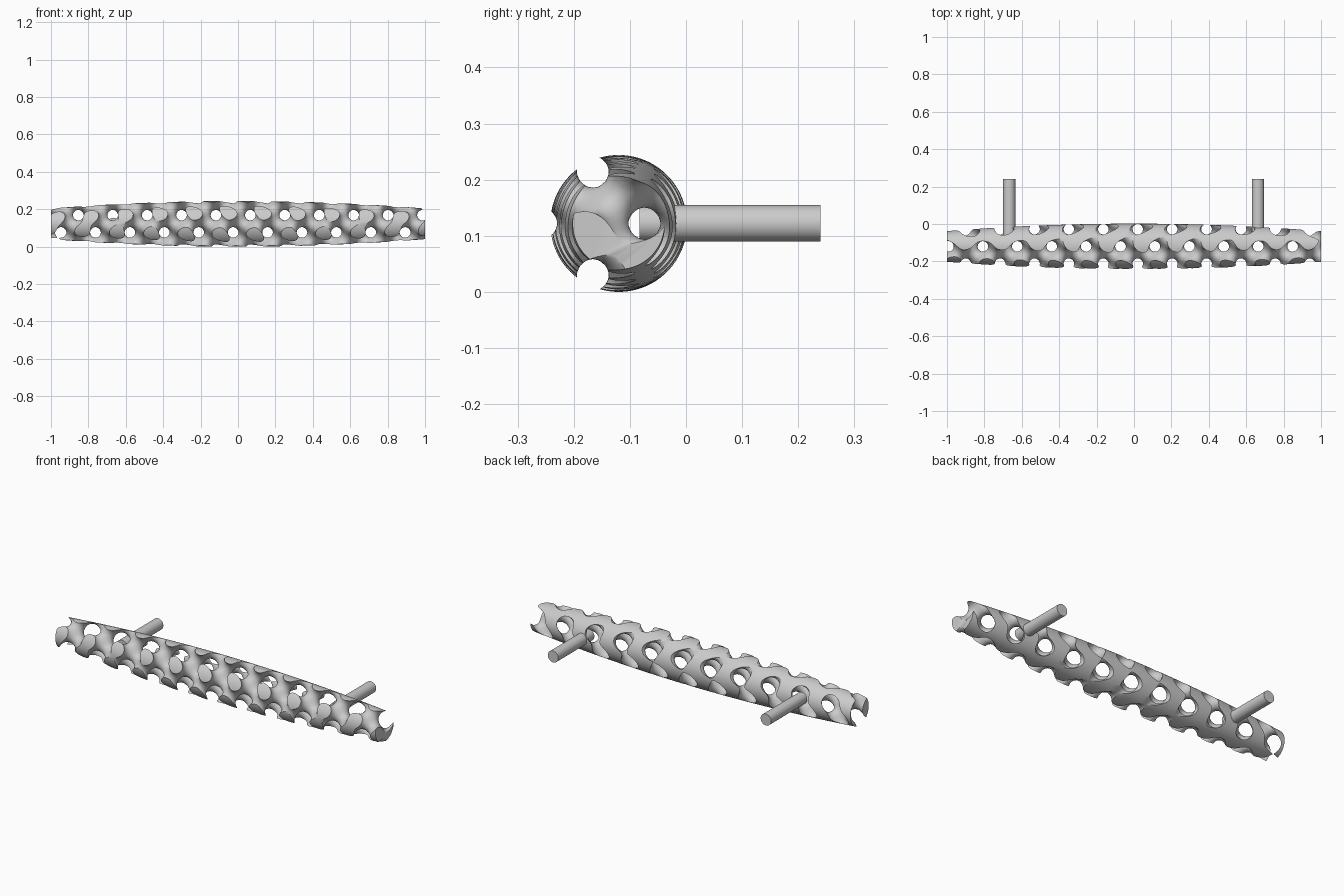
import bpy, bmesh, math
from mathutils import Vector

if "Cube" in bpy.data.objects:
    bpy.data.objects.remove(bpy.data.objects["Cube"])

L = 0.184                      # lattice period
K = 2 * math.pi / L
PHASE_X = 0.066
AX_Y, AX_Z = -0.12, 0.122      # axis of the bar
LEVEL = -0.25                  # lattice thickness
H = L / 22                     # sampling step
PAD = 0.012                    # lattice overshoot, removed by the trim


def radius(x):
    return 0.122 - 0.04 * x * x


def field(x, y, z):
    """Negative inside the gyroid solid, limited to a padded barrel."""
    X, Y, Z = K * (x - PHASE_X), K * y, K * z
    g = (math.sin(X) * math.cos(Y) + math.sin(Y) * math.cos(Z)
         + math.sin(Z) * math.cos(X) - LEVEL)
    return max(g, K * (math.hypot(y, z) - radius(x) - PAD), K * (abs(x) - 1 - PAD))


def mesh_object(name, bm):
    bmesh.ops.recalc_face_normals(bm, faces=bm.faces[:])
    me = bpy.data.meshes.new(name)
    bm.to_mesh(me)
    bm.free()
    ob = bpy.data.objects.new(name, me)
    bpy.context.collection.objects.link(ob)
    return ob


def lattice(name, half_x, half_r):
    """Surface-net mesh of the field."""
    nx, nr = int(half_x / H) + 2, int(half_r / H) + 2
    sx, sr = 2 * nx + 1, 2 * nr + 1

    def idx(i, j, k):
        return (i * sr + j) * sr + k

    val = [field((i - nx) * H, (j - nr) * H, (k - nr) * H)
           for i in range(sx) for j in range(sr) for k in range(sr)]
    corners = [(a, b, c) for a in (0, 1) for b in (0, 1) for c in (0, 1)]
    edges = [(p, q) for p in corners for q in corners
             if p < q and sum(abs(u - v) for u, v in zip(p, q)) == 1]
    offs = {c: idx(*c) for c in corners}
    bm = bmesh.new()
    cell = {}
    for i in range(sx - 1):
        for j in range(sr - 1):
            for k in range(sr - 1):
                base = idx(i, j, k)
                n = sum(val[base + o] < 0 for o in offs.values())
                if n in (0, 8):
                    continue
                acc, cnt = Vector(), 0
                for p, q in edges:
                    a, b = val[base + offs[p]], val[base + offs[q]]
                    if (a < 0) != (b < 0):
                        acc += Vector(p).lerp(Vector(q), a / (a - b))
                        cnt += 1
                co = (acc / cnt + Vector((i - nx, j - nr, k - nr))) * H
                cell[base] = bm.verts.new(co)
    dx, dy, dz = idx(1, 0, 0), idx(0, 1, 0), 1
    for i in range(1, sx - 1):
        for j in range(1, sr - 1):
            for k in range(1, sr - 1):
                b = idx(i, j, k)
                for d, u, v in ((dx, dy, dz), (dy, dz, dx), (dz, dx, dy)):
                    if (val[b] < 0) != (val[b + d] < 0):
                        ring = [cell[b - u - v], cell[b - v], cell[b], cell[b - u]]
                        if val[b] >= 0:
                            ring.reverse()
                        bm.faces.new(ring)
    return mesh_object(name, bm)


def barrel(name, rings=40, seg=96):
    """Slightly bulging round bar along x."""
    bm = bmesh.new()
    loops = []
    for i in range(rings + 1):
        x = -1 + 2 * i / rings
        loops.append([bm.verts.new((x, radius(x) * math.cos(2 * math.pi * s / seg),
                                    radius(x) * math.sin(2 * math.pi * s / seg)))
                      for s in range(seg)])
    for a, b in zip(loops, loops[1:]):
        for s in range(seg):
            t = (s + 1) % seg
            bm.faces.new((a[s], a[t], b[t], b[s]))
    bm.faces.new(loops[0])
    bm.faces.new(loops[-1])
    return mesh_object(name, bm)


def smooth(ob, deg):
    bpy.ops.object.select_all(action='DESELECT')
    ob.select_set(True)
    bpy.context.view_layer.objects.active = ob
    bpy.ops.object.shade_smooth_by_angle(angle=math.radians(deg))


# lattice grip trimmed to the barrel
grip = lattice("lattice_grip", 1 + PAD, 0.122 + PAD)
cutter = barrel("barrel_cutter")
mod = grip.modifiers.new("trim", 'BOOLEAN')
mod.operation = 'INTERSECT'
mod.solver = 'EXACT'
mod.object = cutter
bpy.context.view_layer.objects.active = grip
bpy.ops.object.modifier_apply(modifier=mod.name)
bpy.data.objects.remove(cutter)
grip.location = (0, AX_Y, AX_Z)
smooth(grip, 35)

# mounting pegs pointing backwards
for side, x in (("left", -0.667), ("right", 0.663)):
    y0, y1 = -0.083, 0.24
    bpy.ops.mesh.primitive_cylinder_add(vertices=48, radius=0.0325, depth=y1 - y0,
                                        location=(x, (y0 + y1) / 2, AX_Z),
                                        rotation=(math.pi / 2, 0, 0))
    peg = bpy.context.object
    peg.name = side + "_mounting_peg"
    smooth(peg, 35)
